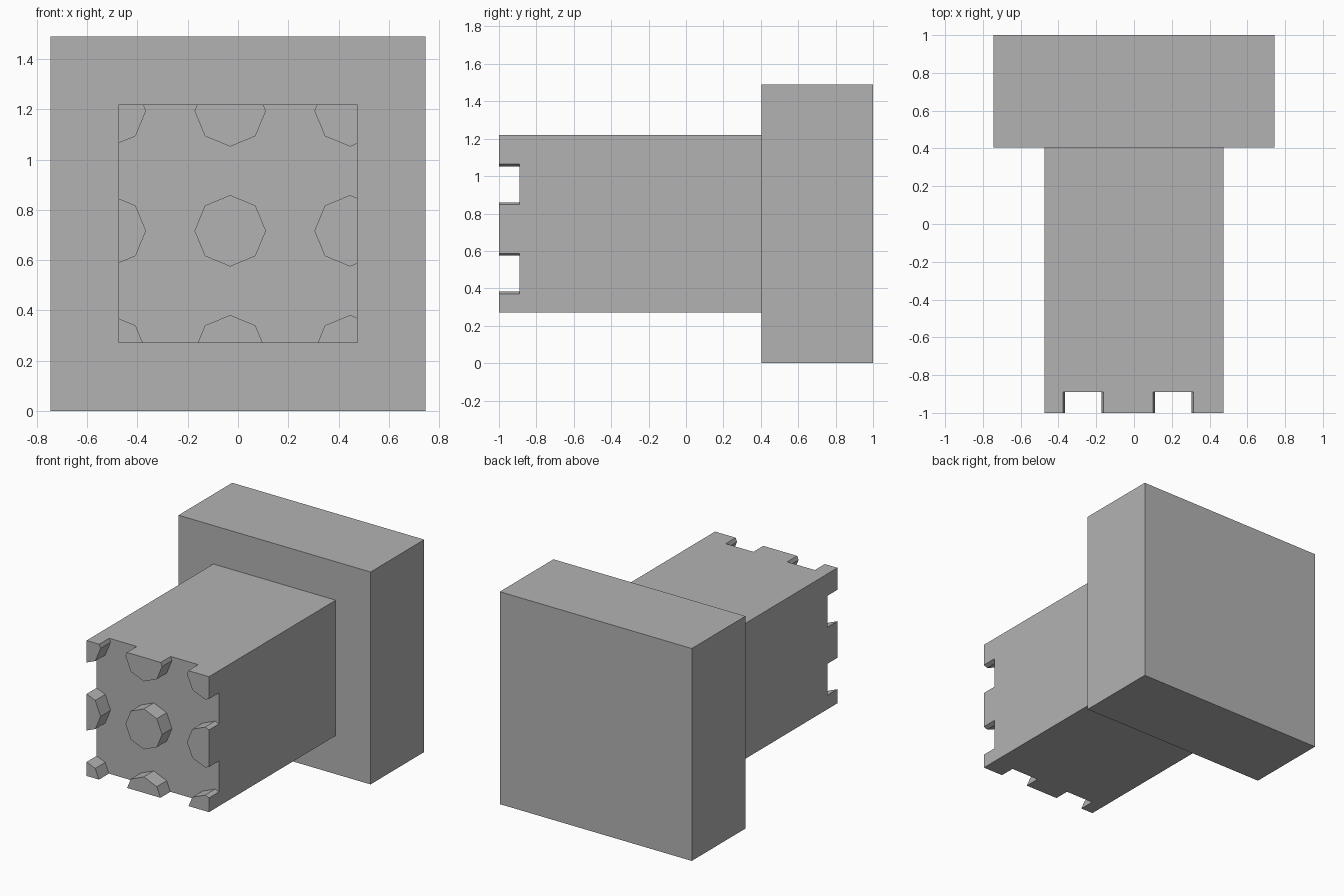
import bpy, bmesh
from math import cos, sin, pi
from mathutils import Vector

cube = bpy.data.objects.get("Cube")
if cube:
    bpy.data.objects.remove(cube, do_unlink=True)

# Single plain grey
grey = bpy.data.materials.new("plain_grey")
grey.use_nodes = True
GREY = (0.45, 0.45, 0.45, 1)
grey.diffuse_color = GREY
grey.node_tree.nodes["Principled BSDF"].inputs["Base Color"].default_value = GREY

MID_Z = 0.745            # centre height of the block
HALF = 0.475             # half width of the shaft
FLOOR_Y, TIP_Y, JOIN_Y = -0.89, -1.0, 0.405


def finish(bm, name):
    bmesh.ops.recalc_face_normals(bm, faces=bm.faces)
    mesh = bpy.data.meshes.new(name)
    bm.to_mesh(mesh)
    bm.free()
    mesh.materials.append(grey)
    obj = bpy.data.objects.new(name, mesh)
    bpy.context.collection.objects.link(obj)
    return obj


def box(name, half, y0, y1):
    bm = bmesh.new()
    bmesh.ops.create_cube(bm, size=1)
    bmesh.ops.scale(bm, vec=(2 * half, y1 - y0, 2 * half), verts=bm.verts)
    bmesh.ops.translate(bm, vec=(0, (y0 + y1) / 2, MID_Z), verts=bm.verts)
    return finish(bm, name)


def stud(name, x, z, radius=0.142):
    """Octagonal stud, trimmed flush with the sides of the shaft."""
    bm = bmesh.new()
    ring = [bm.verts.new((x + radius * cos(i * pi / 4), FLOOR_Y,
                          z + radius * sin(i * pi / 4))) for i in range(8)]
    bm.faces.new(ring)
    for axis in (Vector((1, 0, 0)), Vector((0, 0, 1))):
        for side in (-1, 1):
            bmesh.ops.bisect_plane(
                bm, geom=bm.verts[:] + bm.edges[:] + bm.faces[:],
                plane_co=Vector((0, 0, MID_Z)) + axis * side * HALF,
                plane_no=axis * side, clear_outer=True)
    # Raise the trimmed outline into a closed prism
    base = bm.faces[:]
    cap = bmesh.ops.extrude_face_region(bm, geom=base, use_keep_orig=True)
    verts = [v for v in cap["geom"] if isinstance(v, bmesh.types.BMVert)]
    bmesh.ops.translate(bm, vec=(0, TIP_Y - FLOOR_Y, 0), verts=verts)
    return finish(bm, name)


# Wide back plate and square shaft
box("back_plate", MID_Z, JOIN_Y, 1.0)
box("shaft", HALF, FLOOR_Y, JOIN_Y)

# Three by three grid of studs, slightly off centre
STEP = 0.477
for col, col_name in zip((-1, 0, 1), ("right", "middle", "left")):
    for row, row_name in zip((-1, 0, 1), ("lower", "centre", "upper")):
        stud(f"stud_{row_name}_{col_name}", -0.031 + col * STEP, 0.717 + row * STEP)
